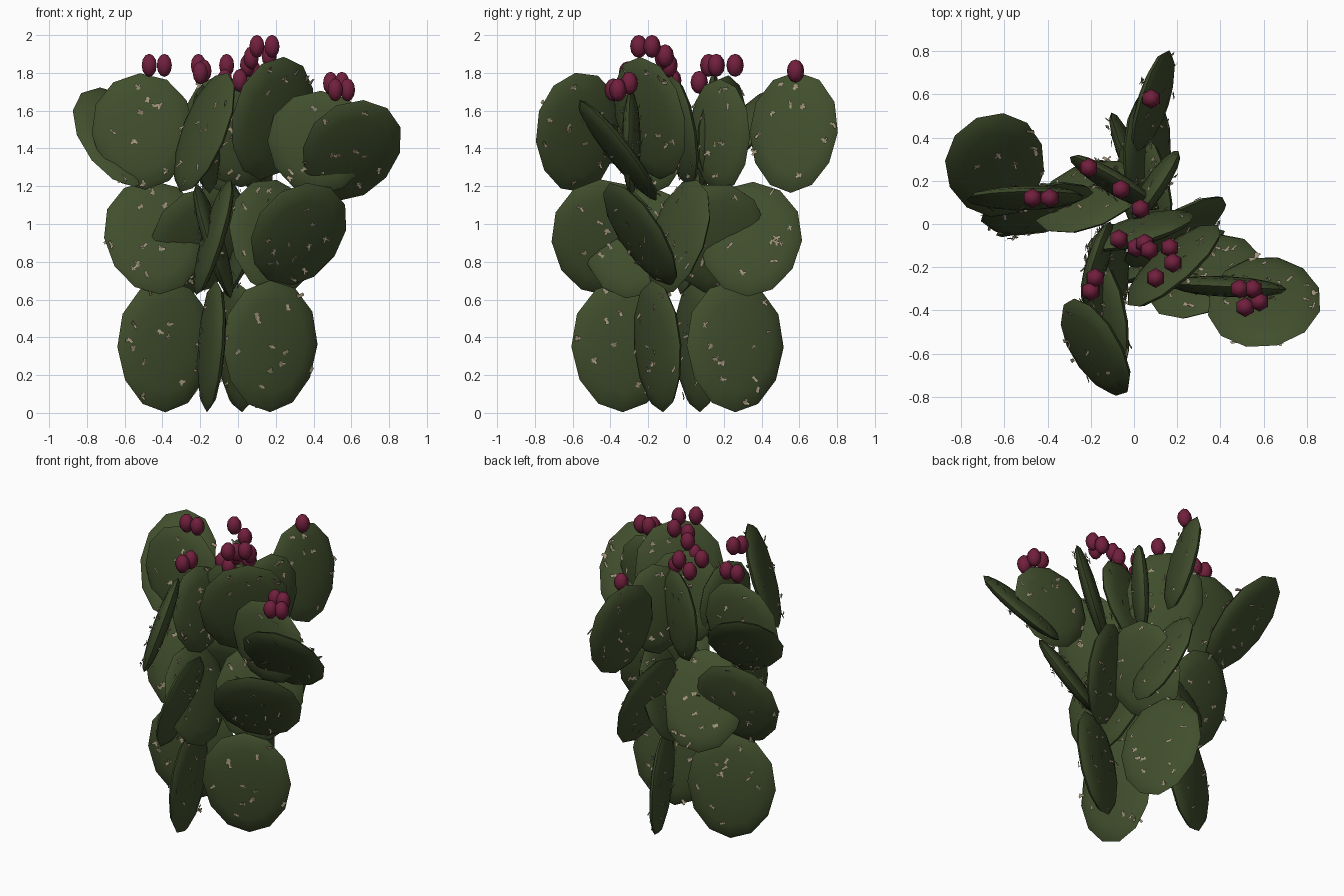
import bpy, bmesh, math, random
from mathutils import Vector, Matrix

random.seed(7)
cube = bpy.data.objects.get("Cube")
if cube:
    bpy.data.objects.remove(cube, do_unlink=True)


def material(name, color):
    m = bpy.data.materials.new(name)
    m.use_nodes = True
    m.diffuse_color = (*color, 1)
    bsdf = next(n for n in m.node_tree.nodes if n.type == 'BSDF_PRINCIPLED')
    bsdf.inputs["Base Color"].default_value = (*color, 1)
    bsdf.inputs["Roughness"].default_value = 0.8
    return m


GREEN = material("cactus green", (0.053, 0.077, 0.026))
RED = material("fruit crimson", (0.165, 0.014, 0.046))
TAN = material("spine tan", (0.35, 0.30, 0.195))


def finish(name, bm, mat, sharp_angle=None):
    mesh = bpy.data.meshes.new(name)
    bm.to_mesh(mesh)
    bm.free()
    mesh.materials.append(mat)
    obj = bpy.data.objects.new(name, mesh)
    bpy.context.collection.objects.link(obj)
    if sharp_angle:
        bpy.ops.object.select_all(action='DESELECT')
        obj.select_set(True)
        bpy.context.view_layer.objects.active = obj
        bpy.ops.object.shade_smooth_by_angle(angle=math.radians(sharp_angle))


spines = bmesh.new()


def tuft(point, normal):
    # Two short flat bristles lying close to the pad
    for _ in range(2):
        side = normal.cross(Vector([random.uniform(-1, 1) for _ in range(3)])).normalized()
        across = normal.cross(side) * random.uniform(0.005, 0.009)
        base = point - side * 0.012 + normal * 0.004
        tip = point + side * 0.022 + normal * random.uniform(0.008, 0.02)
        spines.faces.new([spines.verts.new(p) for p in
                          (base - across, base + across, tip + across, tip - across)])


def pad(name, center, up, across, width, height, thick=0.048, tufts=24):
    # Flattened egg-shaped disc: 'up' is its long axis, 'across' its broad direction
    c, u = Vector(center), Vector(up).normalized()
    h = Vector((*across, 0))
    h = (h - u * h.dot(u)).normalized()
    n = h.cross(u)

    def place(x, y, z):
        wide = 1 + 0.06 * y
        return c + h * (x * wide * width / 2) + u * (y * height / 2) + n * (z * thick)

    bm = bmesh.new()
    bmesh.ops.create_uvsphere(bm, u_segments=12, v_segments=8, radius=1)
    for v in bm.verts:
        v.co = place(*v.co)
    finish(name, bm, GREEN, 40)
    for i in range(tufts):
        r, a = 0.94 * math.sqrt(random.random()), random.uniform(0, math.tau)
        s = 1 if i % 2 else -1
        tuft(place(r * math.cos(a), r * math.sin(a), s * math.sqrt(1 - r * r)), n * s)


# Bottom tier: four pads in a cross, standing on the ground
BASE = {
    "base_pad_right": ((-.385, .06, .353), (0, -.04, 1), (.9, .4)),
    "base_pad_left": ((.17, -.15, .353), (0, -.08, 1), (.89, .42)),
    "base_pad_front": ((-.14, -.335, .353), (.07, 0, 1), (-.2, .98)),
    "base_pad_back": ((0, .26, .353), (-.06, 0, 1), (-.38, .93)),
}
for name, spec in BASE.items():
    pad(name, *spec, width=.555, height=.70)

# Middle tier: a crossing pair above each bottom pad
MIDDLE = {
    "middle_pad_right_outer": ((-.44, .07, .93), (-.05, .2, .6), (.97, .2)),
    "middle_pad_right_inner": ((-.21, .13, .91), (.14, -.27, .6), (.92, .38)),
    "middle_pad_left_inner": ((.19, -.04, .93), (.03, .2, .6), (.85, .52)),
    "middle_pad_left_outer": ((.32, -.24, .945), (.08, -.3, .5), (.87, .42)),
    "middle_pad_front_outer": ((-.13, -.44, .93), (.18, -.03, .6), (-.15, .99)),
    "middle_pad_front_inner": ((-.13, -.27, .91), (-.18, .1, .6), (.1, .99)),
    "middle_pad_back_outer": ((.06, .34, .92), (-.2, .03, .6), (.05, .99)),
    "middle_pad_back_inner": ((.05, .16, .92), (.25, -.15, .6), (-.15, .98)),
}
for name, spec in MIDDLE.items():
    pad(name, *spec, width=.55, height=.64)

# Top tier: outer pads lean away, inner pads stand nearly upright
TOP = {
    "top_pad_right": ((-.505, .12, 1.49), (-.03, .06, .6), (1, .02), .54, .62),
    "top_pad_right_leaning": ((-.64, .27, 1.46), (-.17, .42, .5), (.88, .45), .47, .71),
    "top_pad_front_leaning": ((-.18, -.57, 1.485), (.24, -.03, .6), (.46, -.89), .50, .68),
    "top_pad_back_leaning": ((.09, .57, 1.485), (-.1, .03, .6), (.3, .95), .49, .65),
    "top_pad_crown": ((.18, -.19, 1.56), (.12, -.1, .62), (.75, .65), .56, .67),
    "top_pad_left": ((.43, -.29, 1.43), (.02, 0, .6), (1, -.05), .55, .55),
    "top_pad_left_leaning": ((.60, -.36, 1.39), (.12, -.38, .5), (.97, .2), .53, .68),
    "top_pad_inner_back": ((-.09, .19, 1.48), (-.03, .07, .6), (.85, -.5), .48, .62),
    "top_pad_inner_left": ((.1, .18, 1.47), (.05, 0, .6), (.55, .83), .38, .60),
    "top_pad_inner_middle": ((.03, -.03, 1.49), (.03, -.1, .6), (.95, .28), .52, .60),
    "top_pad_inner_front": ((-.17, -.18, 1.45), (-.04, 0, .6), (.3, .95), .40, .58),
}
for name, spec in TOP.items():
    pad(name, *spec, tufts=20)

finish("spines", spines, TAN)

# Fruits along the upper rims
FRUITS = [
    (-.47, .12, 1.84), (-.39, .12, 1.84), (-.21, .26, 1.84), (-.06, .16, 1.84),
    (.03, .07, 1.75), (.08, .58, 1.81), (-.18, -.25, 1.81), (-.20, -.31, 1.80),
    (.10, -.25, 1.94), (.18, -.18, 1.94), (.165, -.11, 1.89), (.07, -.12, 1.88),
    (.05, -.09, 1.84), (.01, -.11, 1.76), (-.07, -.07, 1.76),
    (.49, -.30, 1.745), (.55, -.30, 1.745), (.58, -.36, 1.71), (.515, -.385, 1.71),
]
for i, spot in enumerate(FRUITS):
    bm = bmesh.new()
    bmesh.ops.create_uvsphere(bm, u_segments=6, v_segments=6, radius=1)
    bm.transform(Matrix.Translation(spot) @ Matrix.Diagonal((.046, .046, .061, 1)))
    finish(f"fruit_{i + 1}", bm, RED, 80)
